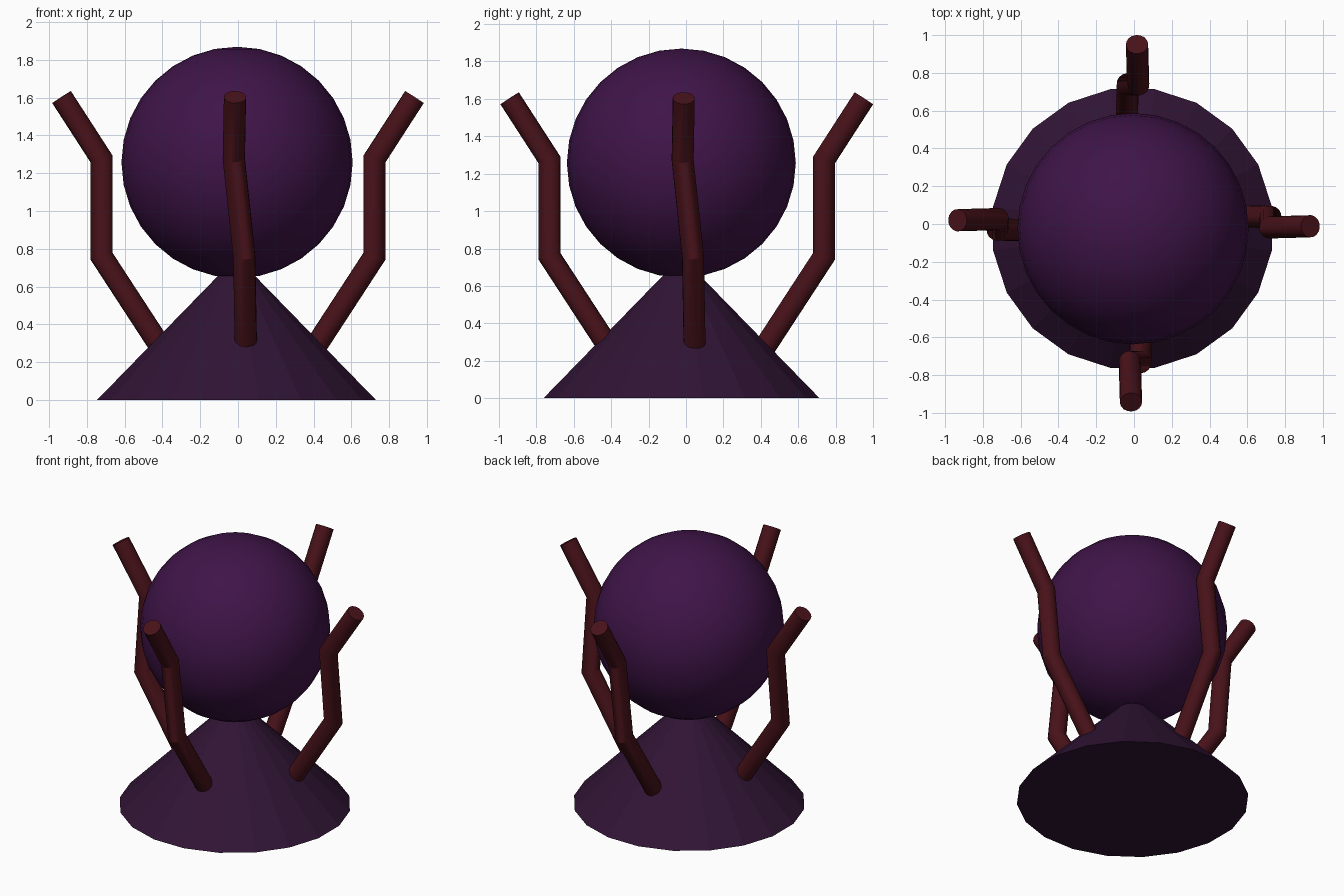
import bpy, bmesh, math
from mathutils import Vector, Matrix

if "Cube" in bpy.data.objects:
    bpy.data.objects.remove(bpy.data.objects["Cube"])


def material(name, rgb):
    m = bpy.data.materials.new(name)
    m.diffuse_color = (*rgb, 1)
    m.use_nodes = True
    m.node_tree.nodes["Principled BSDF"].inputs["Base Color"].default_value = m.diffuse_color
    return m


purple = material("purple", (0.05, 0.007, 0.065))
dark_purple = material("dark_purple", (0.03, 0.007, 0.035))
dark_red = material("dark_red", (0.065, 0.006, 0.01))


def finish(name, bm, mat, smooth_angle=None):
    bmesh.ops.recalc_face_normals(bm, faces=bm.faces)
    mesh = bpy.data.meshes.new(name)
    bm.to_mesh(mesh)
    bm.free()
    mesh.materials.append(mat)
    ob = bpy.data.objects.new(name, mesh)
    bpy.context.collection.objects.link(ob)
    if smooth_angle:
        bpy.ops.object.select_all(action='DESELECT')
        ob.select_set(True)
        bpy.context.view_layer.objects.active = ob
        bpy.ops.object.shade_smooth_by_angle(angle=math.radians(smooth_angle))
    return ob


def tube(name, pts, r, mat, sides=16):
    """Straight tube segments with mitred joints and flat caps."""
    pts = [Vector(p) for p in pts]
    dirs = [(b - a).normalized() for a, b in zip(pts, pts[1:])]
    bm = bmesh.new()
    # start ring, square to the first segment
    u = dirs[0].orthogonal().normalized()
    v = dirs[0].cross(u)
    ring = [pts[0] + r * (math.cos(t) * u + math.sin(t) * v)
            for t in (2 * math.pi * i / sides for i in range(sides))]
    rings = [[bm.verts.new(p) for p in ring]]
    # slide the ring along each segment onto the next joint plane
    for i, d in enumerate(dirs):
        n = (d + dirs[i + 1]).normalized() if i + 1 < len(dirs) else d
        ring = [p + d * ((pts[i + 1] - p).dot(n) / d.dot(n)) for p in ring]
        rings.append([bm.verts.new(p) for p in ring])
    for a, b in zip(rings, rings[1:]):
        for i in range(sides):
            j = (i + 1) % sides
            bm.faces.new((a[i], a[j], b[j], b[i]))
    bm.faces.new(rings[0])
    bm.faces.new(rings[-1])
    return finish(name, bm, mat, 28)


# Cone base, its point hidden inside the orb
bm = bmesh.new()
bmesh.ops.create_cone(bm, cap_ends=True, segments=20, radius1=0.747, radius2=0, depth=0.757,
                      matrix=Matrix.Translation((-0.008, -0.024, 0.3785))
                      @ Matrix.Rotation(math.radians(9), 4, 'Z'))
bmesh.ops.remove_doubles(bm, verts=bm.verts, dist=1e-5)
finish("cone_base", bm, dark_purple)

# Orb
bm = bmesh.new()
bmesh.ops.create_uvsphere(bm, u_segments=32, v_segments=16, radius=0.612,
                          matrix=Matrix.Translation((-0.005, -0.025, 1.257)))
finish("orb", bm, purple, 40)

# Four bent arms around the orb: (distance out, sideways drift, height)
path = [(0.37, 0.043, 0.22), (0.722, 0.033, 0.76), (0.722, -0.022, 1.275), (0.934, -0.016, 1.603)]
for name, turn, extra in (("right_arm", 0, 0), ("back_arm", 90, 0.013),
                          ("left_arm", 180, 0), ("front_arm", 270, 0.013)):
    rot = Matrix.Rotation(math.radians(turn), 3, 'Z')
    tube(name, [rot @ Vector((x + extra, y, z)) + Vector((0, 0.004, 0)) for x, y, z in path],
         0.059, dark_red)
